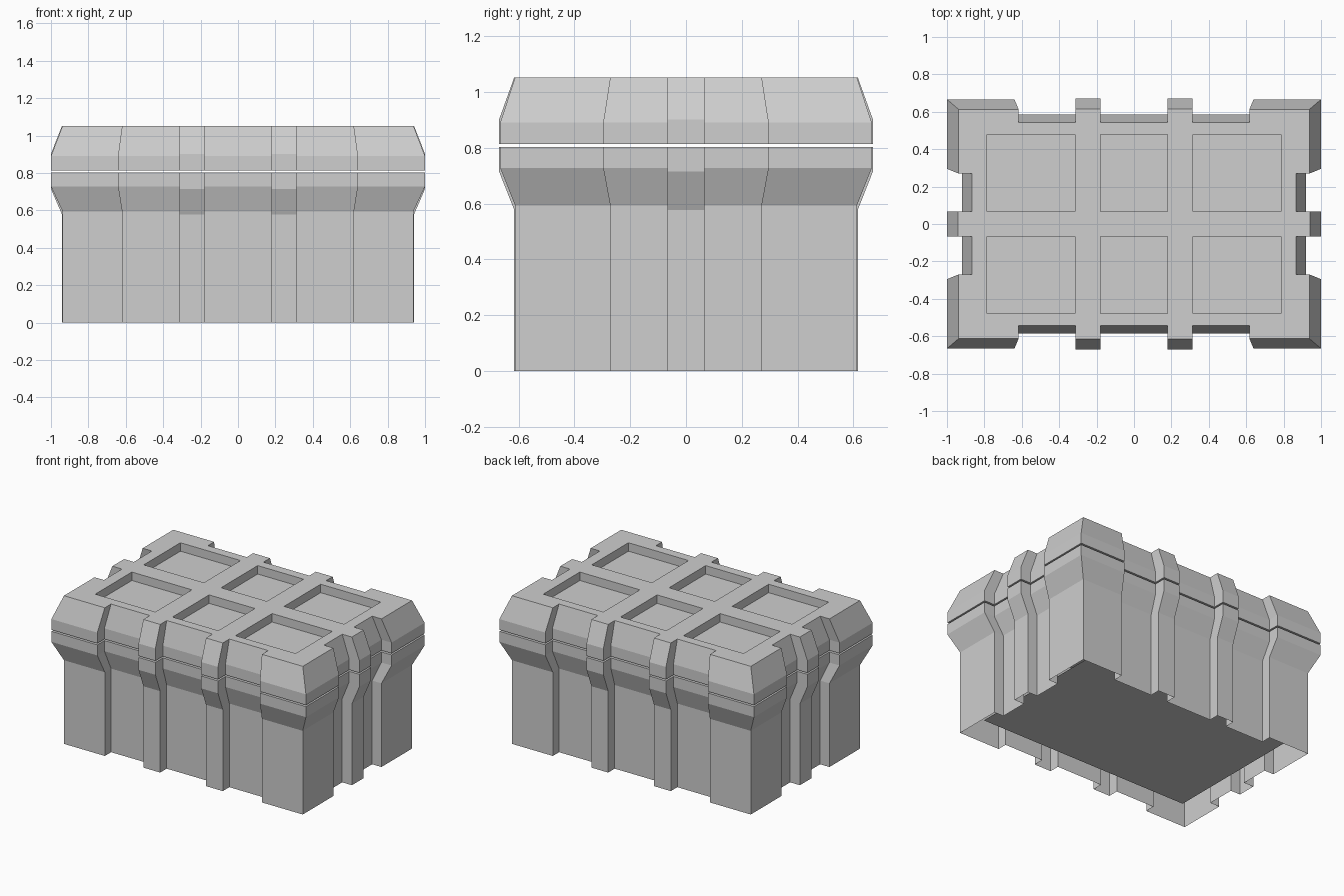
import bpy, bmesh

cube = bpy.data.objects.get("Cube")
if cube:
    bpy.data.objects.remove(cube, do_unlink=True)

GREY = (0.62, 0.62, 0.62, 1.0)
mat = bpy.data.materials.new("plain grey")
mat.use_nodes = True
mat.diffuse_color = GREY
mat.node_tree.nodes["Principled BSDF"].inputs["Base Color"].default_value = GREY


def make_object(name, bm):
    mesh = bpy.data.meshes.new(name)
    bm.to_mesh(mesh)
    bm.free()
    mesh.materials.append(mat)
    obj = bpy.data.objects.new(name, mesh)
    bpy.context.collection.objects.link(obj)
    return obj


def outline(flare, z, strap_shift=0.0):
    """Notched plan of corner posts, straps and recesses; flare runs 0 to 1."""
    x, y = 0.938 + 0.062 * flare, 0.613 + 0.053 * flare       # corner posts
    xr, yr = 0.865 + 0.055 * flare, 0.543 + 0.043 * flare     # recessed panels
    xs, ys = 0.941 + 0.059 * flare, 0.616 + 0.054 * flare     # straps
    xe, ye = 0.617 + 0.022 * flare, 0.27 + 0.025 * flare      # post edges
    zs = z + strap_shift
    quarter = [(xs, 0.066, zs), (xr, 0.066, z), (xr, ye, z), (x, ye, z),
               (x, y, z), (xe, y, z), (xe, yr, z), (0.312, yr, z),
               (0.312, ys, zs), (0.18, ys, zs), (0.18, yr, z)]

    def flip(sx, sy):
        points = [(px * sx, py * sy, pz) for px, py, pz in quarter]
        return points if sx * sy > 0 else points[::-1]

    return flip(1, 1) + flip(-1, 1) + flip(-1, -1) + flip(1, -1)


def loft(rings, cap_bottom):
    """Skin a stack of outlines and close the ends."""
    bm = bmesh.new()
    loops = [[bm.verts.new(p) for p in outline(*ring)] for ring in rings]
    n = len(loops[0])
    for low, high in zip(loops, loops[1:]):
        for i in range(n):
            j = (i + 1) % n
            bm.faces.new((low[i], low[j], high[j], high[i]))
    bm.faces.new(loops[-1])
    if cap_bottom:
        bm.faces.new(loops[0][::-1])
    return bm


# Body: straight walls, flared rim, open underneath
body = make_object("crate_body", loft(
    [(0, 0.0), (0, 0.594, -0.016), (1, 0.728, -0.013), (1, 0.803)], False))

# Raised floor seen from below
bm = bmesh.new()
bm.faces.new([bm.verts.new((x, y, 0.085)) for x, y in
              ((-0.83, -0.505), (-0.83, 0.505), (0.83, 0.505), (0.83, -0.505))])
make_object("crate_floor", bm)

# Lid: upright rim, then sloped in to the flat top
lid = make_object("crate_lid", loft(
    [(1, 0.814), (1, 0.89, 0.012), (0, 1.052)], True))

# Six square pockets sunk into the lid top
bm = bmesh.new()
for x0, x1 in ((-0.787, -0.315), (-0.18, 0.18), (0.315, 0.787)):
    for y0, y1 in ((-0.478, -0.067), (0.067, 0.478)):
        box = bmesh.ops.create_cube(bm, size=1)["verts"]
        bmesh.ops.scale(bm, vec=(x1 - x0, y1 - y0, 0.12), verts=box)
        bmesh.ops.translate(bm, vec=((x0 + x1) / 2, (y0 + y1) / 2, 1.052), verts=box)
cutter = make_object("pocket_cutter", bm)
cutter.hide_render = True
cut = lid.modifiers.new("pockets", "BOOLEAN")
cut.operation = "DIFFERENCE"
cut.solver = "EXACT"
cut.object = cutter
bpy.context.view_layer.objects.active = lid
bpy.ops.object.modifier_apply(modifier=cut.name)
bpy.data.objects.remove(cutter, do_unlink=True)
